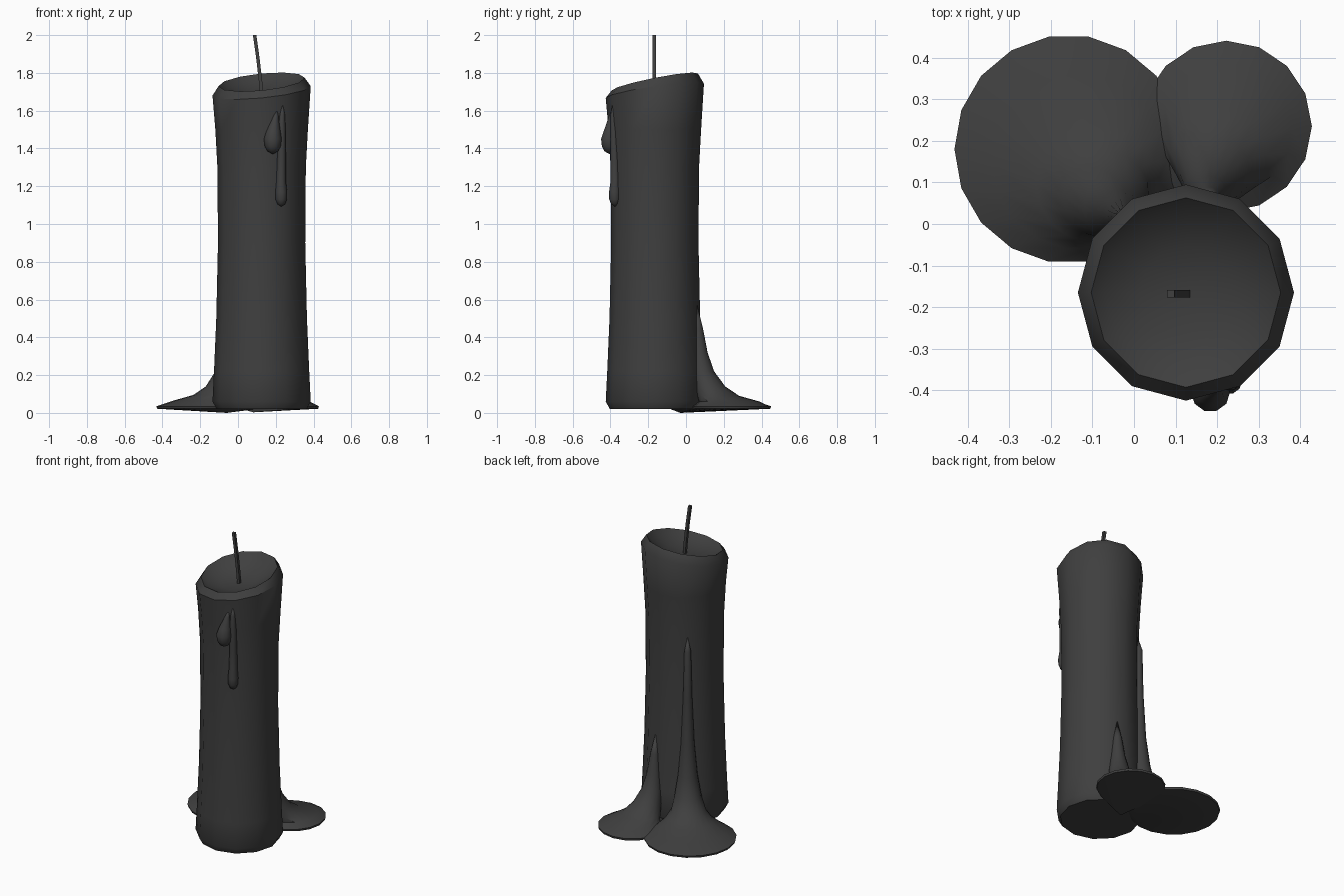
import bpy, bmesh, math
from mathutils import Vector

if "Cube" in bpy.data.objects:
    bpy.data.objects.remove(bpy.data.objects["Cube"])

CX, CY = 0.125, -0.165          # candle axis

wax = bpy.data.materials.new("dark_wax")
wax.diffuse_color = (0.05, 0.05, 0.05, 1)
wax.use_nodes = True
wax.node_tree.nodes["Principled BSDF"].inputs["Base Color"].default_value = wax.diffuse_color


def loft(name, rings, start=None, end=None, angle=40):
    """Skin closed rings of points; optional tip points close the ends."""
    bm = bmesh.new()
    vr = [[bm.verts.new(p) for p in ring] for ring in rings]
    n = len(vr[0])
    for a, b in zip(vr, vr[1:]):
        for i in range(n):
            j = (i + 1) % n
            bm.faces.new((a[i], a[j], b[j], b[i]))
    for tip, ring in ((start, vr[0]), (end, vr[-1])):
        if tip is None:
            bm.faces.new(ring)
        else:
            t = bm.verts.new(tip)
            for i in range(n):
                bm.faces.new((ring[i], ring[(i + 1) % n], t))
    bmesh.ops.recalc_face_normals(bm, faces=bm.faces)
    me = bpy.data.meshes.new(name)
    bm.to_mesh(me)
    bm.free()
    ob = bpy.data.objects.new(name, me)
    bpy.context.collection.objects.link(ob)
    me.materials.append(wax)
    bpy.ops.object.select_all(action='DESELECT')
    bpy.context.view_layer.objects.active = ob
    ob.select_set(True)
    bpy.ops.object.shade_smooth_by_angle(angle=math.radians(angle))
    return ob


def circle(x, y, z, r, n=12, tilt=(0, 0)):
    ring = []
    for i in range(n):
        a = 2 * math.pi * i / n
        c, s = math.cos(a), math.sin(a)
        ring.append((x + r * c, y + r * s, z + tilt[0] * c + tilt[1] * s))
    return ring


# Candle body: flared column, slanted melted rim, hollow bowl
column = [(0.02, 0.238), (0.06, 0.26), (0.22, 0.252), (0.5, 0.24),
          (0.9, 0.231), (1.3, 0.234), (1.5, 0.245)]
body = [circle(CX, CY, z, r) for z, r in column]
body += [circle(CX, CY, 1.705, 0.26, tilt=(0.025, 0.038)),
         circle(CX, CY, 1.752, 0.228, tilt=(0.022, 0.045)),
         circle(CX, CY, 1.725, 0.195, tilt=(0.02, 0.035)),
         circle(CX, CY, 1.69, 0.11, tilt=(0.01, 0.015))]
loft("candle_body", body, end=(CX, CY, 1.68))

# Wick: thin square rod leaning to the left
wick = []
for x, z in ((0.127, 1.67), (0.12, 1.75), (0.105, 1.88), (0.088, 2.0)):
    wick.append([(x + dx, CY - 0.003 + dy, z) for dx, dy in
                 ((-.009, -.009), (.009, -.009), (.009, .009), (-.009, .009))])
loft("wick", wick)


# Back drips running down into floor pools
def pool_drip(name, px, py, R, profile, top, n, under):
    """profile: (z, ring radius, outward reach from candle surface)"""
    d = Vector((px - CX, py - CY))
    dist = d.length
    d.normalize()
    rings = [circle(px, py, 0.022, R * 0.985, n), circle(px, py, 0.035, R, n)]
    for z, r, reach in profile:
        k = 0.236 + reach - r
        rings.append(circle(CX + d.x * k, CY + d.y * k, z, r, n))
    tip = (CX + d.x * 0.228, CY + d.y * 0.228, top)
    loft(name, rings, start=under, end=tip)


pool_drip("tall_drip_pool", -0.157, 0.18, 0.275,
          [(0.065, 0.21, 0.38), (0.095, 0.145, 0.25), (0.14, 0.105, 0.17),
           (0.22, 0.08, 0.105), (0.35, 0.058, 0.068), (0.55, 0.04, 0.042),
           (0.85, 0.027, 0.026), (1.15, 0.02, 0.02)], 1.24, 18,
          (-0.06, -0.03, 0.0))
pool_drip("short_drip_pool", 0.222, 0.235, 0.206,
          [(0.06, 0.16, 0.33), (0.09, 0.115, 0.22), (0.14, 0.085, 0.145),
           (0.22, 0.062, 0.085), (0.32, 0.043, 0.05), (0.45, 0.026, 0.025)],
          0.58, 16, (0.08, -0.03, 0.003))

# Front drips: a fat teardrop and a long run
teardrop = [(0.184, -0.405, 1.385, 0.028), (0.184, -0.405, 1.41, 0.042),
            (0.184, -0.405, 1.45, 0.047), (0.187, -0.4, 1.49, 0.038),
            (0.193, -0.397, 1.53, 0.026), (0.2, -0.395, 1.57, 0.014)]
loft("front_teardrop", [circle(*p, 10) for p in teardrop],
     (0.184, -0.405, 1.37), (0.207, -0.39, 1.61))
run = [(0.229, -0.377, 1.105, 0.02), (0.229, -0.378, 1.13, 0.03),
       (0.229, -0.378, 1.17, 0.031), (0.228, -0.375, 1.23, 0.025),
       (0.23, -0.377, 1.35, 0.023), (0.232, -0.382, 1.5, 0.02),
       (0.234, -0.386, 1.58, 0.014)]
loft("front_long_drip", [circle(*p, 10) for p in run],
     (0.229, -0.377, 1.092), (0.236, -0.388, 1.64))
